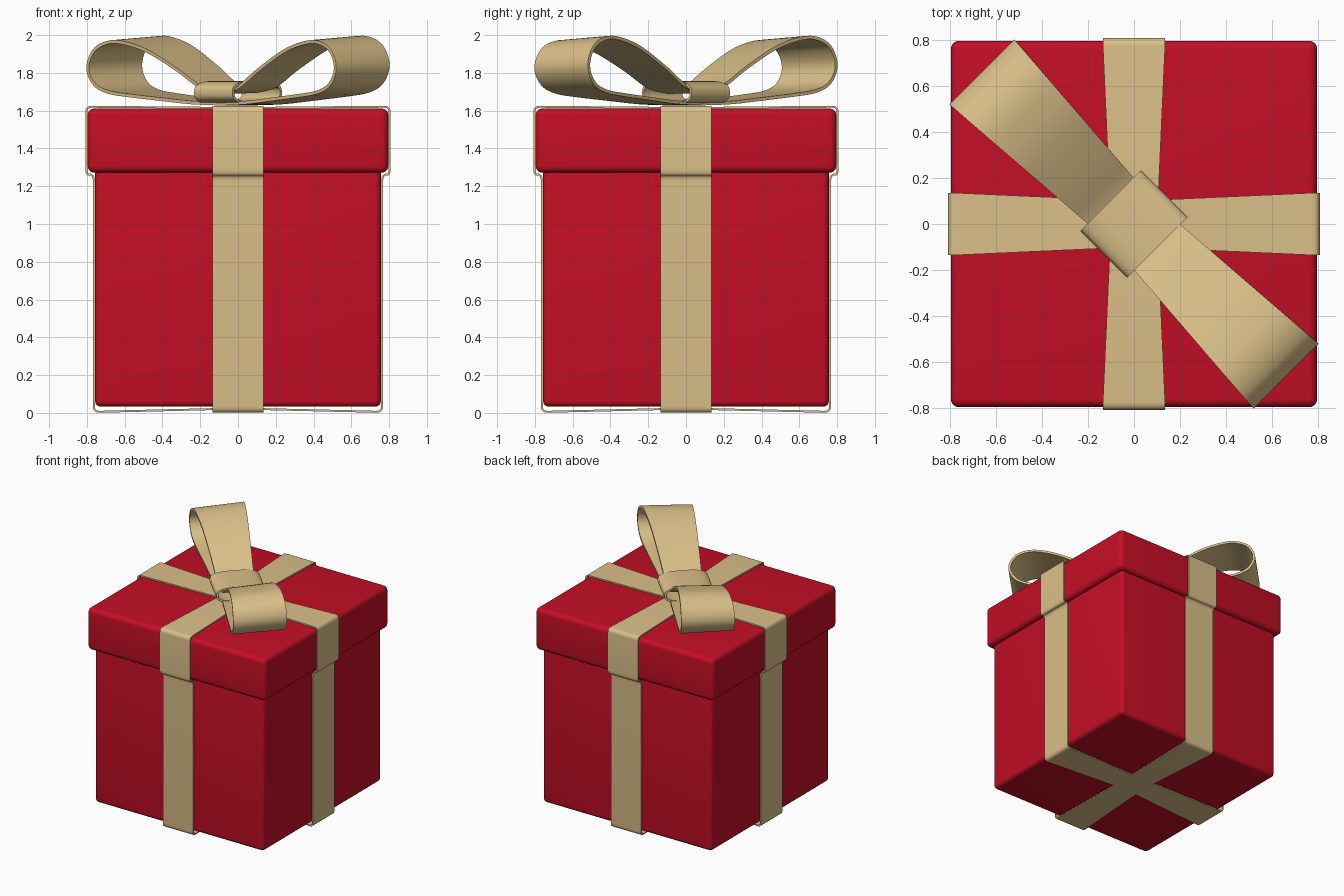
import bpy, bmesh, math
from mathutils import Matrix, Vector

if "Cube" in bpy.data.objects:
    bpy.data.objects.remove(bpy.data.objects["Cube"])


def material(name, rgb):
    m = bpy.data.materials.new(name)
    m.diffuse_color = (*rgb, 1)
    m.use_nodes = True
    m.node_tree.nodes["Principled BSDF"].inputs["Base Color"].default_value = m.diffuse_color
    return m


RED = material("red paper", (0.55, 0.0044, 0.0185))
GOLD = material("tan ribbon", (0.71, 0.53, 0.25))


def finish(name, bm, mat, thickness=0, offset=0, angle=0):
    mesh = bpy.data.meshes.new(name)
    bm.to_mesh(mesh)
    bm.free()
    mesh.materials.append(mat)
    ob = bpy.data.objects.new(name, mesh)
    bpy.context.collection.objects.link(ob)
    bpy.ops.object.select_all(action='DESELECT')
    ob.select_set(True)
    bpy.context.view_layer.objects.active = ob
    if thickness:
        mod = ob.modifiers.new("thickness", 'SOLIDIFY')
        mod.thickness = thickness
        mod.offset = offset
        mod.use_even_offset = True
        bpy.ops.object.modifier_apply(modifier=mod.name)
    bpy.ops.object.shade_smooth_by_angle(angle=math.radians(35))
    ob.rotation_euler.z = angle
    return ob


def rounded_box(name, half, z0, z1, radius):
    bm = bmesh.new()
    m = Matrix.Translation((0, 0, (z0 + z1) / 2)) @ Matrix.Diagonal((2 * half, 2 * half, z1 - z0, 1))
    bmesh.ops.create_cube(bm, size=1, matrix=m)
    bmesh.ops.bevel(bm, geom=bm.edges[:], offset=radius, segments=5, profile=0.5, affect='EDGES')
    finish(name, bm, RED)


def strip(name, path, half_width, closed, thickness, offset, angle, tilt=0):
    """Sweep a flat band along a path in the xz plane."""
    bm = bmesh.new()
    rows = []
    for x, z in path:
        w = half_width(x, z)
        dz = tilt * (z - 1.63) / 0.36
        rows.append([bm.verts.new((x, s * w, z + s * dz)) for s in (-1, 1)])
    n = len(rows)
    for i in range(n if closed else n - 1):
        a, b = rows[i], rows[(i + 1) % n]
        bm.faces.new((a[0], a[1], b[1], b[0]))
    finish(name, bm, GOLD, thickness, offset, angle)


def round_corners(pts, r, steps=5):
    out = [pts[0]]
    for p, c, q in zip(pts, pts[1:], pts[2:]):
        p, c, q = Vector(p), Vector(c), Vector(q)
        a = c + (p - c).normalized() * min(r, (p - c).length * 0.4)
        b = c + (q - c).normalized() * min(r, (q - c).length * 0.4)
        for i in range(steps + 1):
            t = i / steps
            out.append(tuple(a * (1 - t) ** 2 + c * 2 * t * (1 - t) + b * t * t))
    return out + [pts[-1]]


def spline(pts, steps=5):
    out = []
    for i in range(len(pts) - 1):
        p = [Vector(pts[min(max(j, 0), len(pts) - 1)]) for j in range(i - 1, i + 3)]
        for k in range(steps):
            t = k / steps
            out.append(tuple(0.5 * (2 * p[1] + (p[2] - p[0]) * t
                       + (2 * p[0] - 5 * p[1] + 4 * p[2] - p[3]) * t * t
                       + (3 * p[1] - p[0] - 3 * p[2] + p[3]) * t ** 3)))
    return out + [pts[-1]]


# Box and lid
rounded_box("box_body", 0.756, 0.033, 1.32, 0.03)
rounded_box("box_lid", 0.796, 1.272, 1.611, 0.035)

# Two wrapping ribbons, narrowing towards the crossing points
half = round_corners([(0, 0.018), (0.768, 0), (0.768, 1.257), (0.808, 1.257),
                      (0.808, 1.626), (0, 1.619)], 0.035)
wrap = half + [(-x, z) for x, z in reversed(half[1:-1])]
for name, ang in (("ribbon_side_to_side", 0), ("ribbon_front_to_back", math.pi / 2)):
    strip(name, wrap, lambda x, z: 0.10 + 0.035 * min(1, abs(x) / 0.73),
          True, 0.01, -1, ang)

# Bow loops along the diagonal, flaring outwards
loop = spline([(0, 1.70), (0.14, 1.728), (0.3, 1.82), (0.5, 1.92), (0.65, 1.965),
               (0.77, 1.975), (0.87, 1.94), (0.92, 1.87), (0.92, 1.80), (0.87, 1.735),
               (0.78, 1.70), (0.65, 1.683), (0.4, 1.66), (0.2, 1.643), (0, 1.637)])
for name, side in (("bow_loop_right", 1), ("bow_loop_left", -1)):
    path = [(side * x, z) for x, z in loop]
    if side > 0:
        path.reverse()
    strip(name, path, lambda x, z: 0.13 + 0.075 * abs(x), False, 0.018, 0,
          -math.pi / 4, 0.012)


# Bow knot, a flattened band around the middle
def power(v, e):
    return math.copysign(abs(v) ** e, v)


ring = []
for i in range(40):
    a = 2 * math.pi * i / 40
    ring.append((0.186 * power(math.cos(a), 0.7), 1.695 + 0.063 * power(math.sin(a), 0.7)))
strip("bow_knot", ring, lambda x, z: 0.143, True, 0.015, -1, math.pi / 4)
